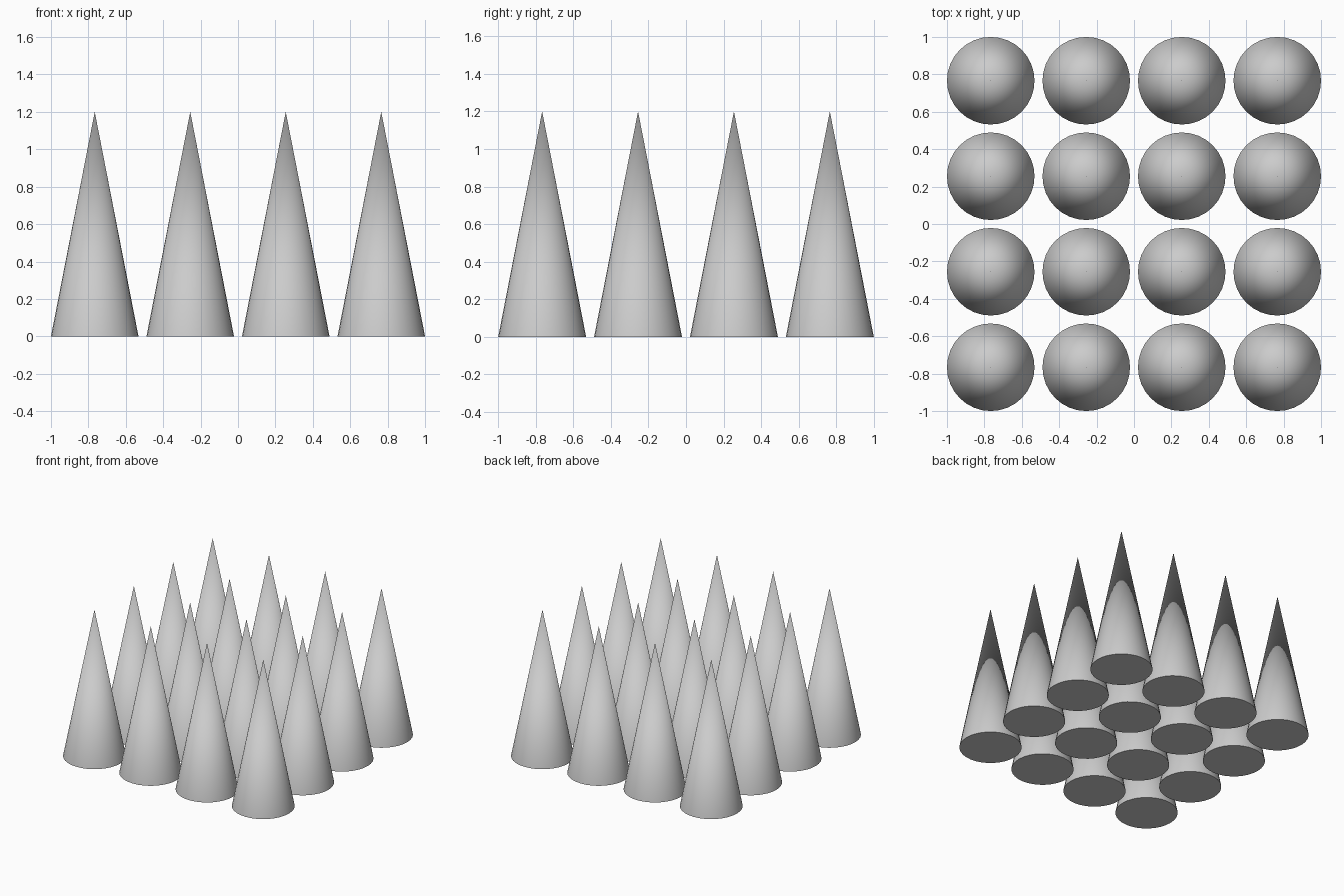
import bpy
import math

if "Cube" in bpy.data.objects:
    bpy.data.objects.remove(bpy.data.objects["Cube"])

RADIUS = 0.234
HEIGHT = 1.2
COUNT = 4
STEP = (2 - 2 * RADIUS) / (COUNT - 1)

# Square grid of identical upright spikes
for row in range(COUNT):
    for col in range(COUNT):
        x = -1 + RADIUS + col * STEP
        y = -1 + RADIUS + row * STEP
        bpy.ops.mesh.primitive_cone_add(vertices=32, radius1=RADIUS, radius2=0,
                                        depth=HEIGHT, location=(x, y, HEIGHT / 2))
        spike = bpy.context.object
        spike.name = f"spike_{row + 1}_{col + 1}"
        bpy.ops.object.shade_smooth_by_angle(angle=math.radians(30))
